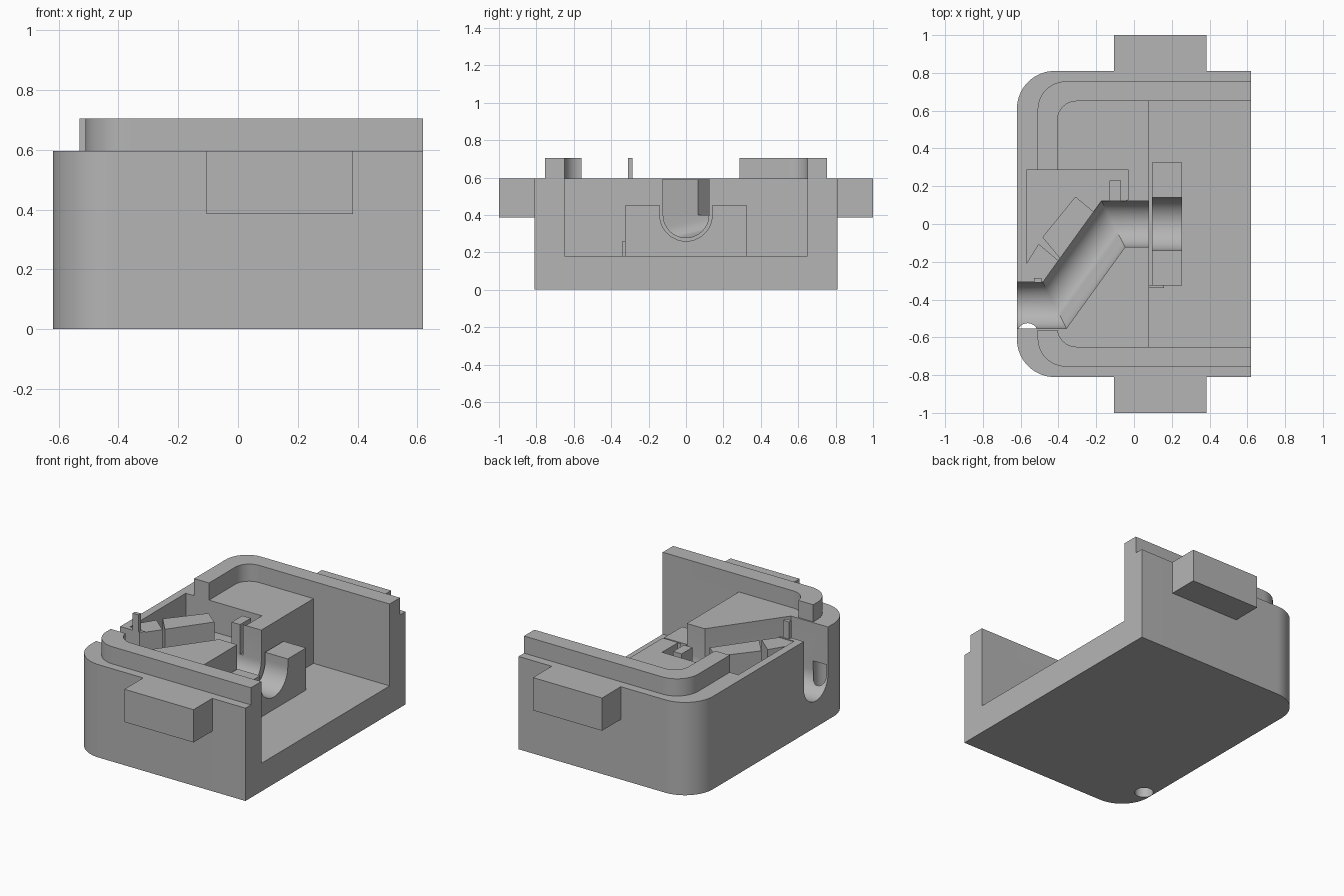
import bpy, bmesh
from math import cos, sin, pi, radians
from mathutils import Vector

if "Cube" in bpy.data.objects:
    bpy.data.objects.remove(bpy.data.objects["Cube"])

gray = bpy.data.materials.new("plain_gray")
gray.use_nodes = True
gray.diffuse_color = (0.46, 0.46, 0.46, 1)
gray.node_tree.nodes["Principled BSDF"].inputs["Base Color"].default_value = (0.46, 0.46, 0.46, 1)


def finish(name, bm):
    bmesh.ops.recalc_face_normals(bm, faces=bm.faces)
    mesh = bpy.data.meshes.new(name)
    bm.to_mesh(mesh)
    bm.free()
    ob = bpy.data.objects.new(name, mesh)
    bpy.context.collection.objects.link(ob)
    mesh.materials.append(gray)
    return ob


def loft(name, rings):
    """Solid skinned through matching closed rings."""
    bm = bmesh.new()
    loops = [[bm.verts.new(p) for p in ring] for ring in rings]
    for a, b in zip(loops, loops[1:]):
        for i in range(len(a)):
            j = (i + 1) % len(a)
            bm.faces.new((a[i], a[j], b[j], b[i]))
    bm.faces.new(loops[0])
    bm.faces.new(loops[-1])
    return finish(name, bm)


def prism(name, outline, z0, z1):
    return loft(name, [[(x, y, z) for x, y in outline] for z in (z0, z1)])


def box(name, x0, x1, y0, y1, z0, z1):
    return prism(name, [(x0, y0), (x1, y0), (x1, y1), (x0, y1)], z0, z1)


def arc(cx, cy, r, a0, a1, n=16):
    return [(cx + r * cos(radians(a0 + (a1 - a0) * i / n)),
             cy + r * sin(radians(a0 + (a1 - a0) * i / n))) for i in range(n + 1)]


def round_end(x0, x1, half, r):
    """Plan outline with both -x corners rounded."""
    return ([(x1, -half), (x1, half)] + arc(x0 + r, half - r, r, 90, 180)
            + arc(x0 + r, r - half, r, 180, 270))


def channel(name, path, r):
    """Round-bottomed, open-topped sweep along a mitred path."""
    pts = [Vector(p) for p in path]
    rings = []
    for i, p in enumerate(pts):
        dirs = []
        for a, b in ((i - 1, i), (i, i + 1)):
            if a >= 0 and b < len(pts):
                dirs.append((pts[b] - pts[a]).to_2d().normalized())
        t = (dirs[0] + dirs[-1]).normalized()
        n = Vector((-t.y, t.x)) / t.dot(dirs[0])
        section = [(r, 1 - p.z)] + arc(0, 0, r, 0, -180, 20) + [(-r, 1 - p.z)]
        rings.append([(p.x + n.x * u, p.y + n.y * u, p.z + v) for u, v in section])
    return loft(name, rings)


def cut(ob, *cutters):
    for c in cutters:
        m = ob.modifiers.new("cut", 'BOOLEAN')
        m.operation, m.solver, m.object = 'DIFFERENCE', 'EXACT', c
        bpy.context.view_layer.objects.active = ob
        bpy.ops.object.modifier_apply(modifier=m.name)


# Cutters
cable = channel("cable_cutter", [(0.09, 0, 0.4), (-0.11, 0, 0.4),
                                 (-0.42, -0.43, 0.29), (-0.75, -0.43, 0.29)], 0.122)
bay = box("bay_cutter", 0.08, 1, -0.65, 0.65, 0.18, 1)
pin_hole = prism("pin_hole_cutter", arc(-0.563, -0.58, 0.055, 0, 345, 23), -0.1, 0.35)
pocket = prism("pocket_cutter", [(-0.57, -0.28), (-0.45, -0.28), (-0.11, 0.1),
                                 (-0.03, 0.13), (-0.03, 0.285), (-0.57, 0.285)], 0.4, 1)
rim_inside = prism("rim_cutter", round_end(-0.405, 1, 0.65, 0.1), 0.4, 1)
rim_gap = box("rim_gap_cutter", -1, -0.3, -0.56, 0.285, 0.4, 1)
saddle_groove = channel("saddle_cutter", [(0, 0, 0.4), (0.4, 0, 0.4)], 0.14)

# Shell and its raised lip
shell = prism("shell", round_end(-0.62, 0.62, 0.81, 0.2), 0, 0.595)
cut(shell, bay, pocket, cable, pin_hole)
lip = prism("raised_lip", round_end(-0.51, 0.62, 0.755, 0.15), 0.595, 0.705)
cut(lip, rim_inside, rim_gap)

# Side tabs
for side, label in ((1, "back"), (-1, "front")):
    ys = sorted((0.81 * side, side))
    box(label + "_tab", -0.105, 0.385, *ys, 0.385, 0.595)

# Grooved saddle in the bay
saddle = box("saddle", 0.095, 0.255, -0.325, 0.325, 0.18, 0.45)
cut(saddle, saddle_groove)
box("saddle_stop", 0.08, 0.16, -0.34, -0.325, 0.18, 0.26)

# Clamp blocks beside the slanted channel
upper = prism("upper_clamp", [(-0.31, 0.145), (-0.16, 0.02), (-0.36, -0.22), (-0.485, -0.07)], 0.4, 0.59)
lower = prism("lower_clamp", [(-0.505, -0.105), (-0.37, -0.22), (-0.47, -0.36), (-0.57, -0.28), (-0.57, -0.21)], 0.4, 0.59)
for clamp in (upper, lower):
    cut(clamp, cable)
box("pocket_key", -0.13, -0.07, 0.122, 0.23, 0.4, 0.59)
box("locating_fin", -0.53, -0.49, -0.31, -0.285, 0.59, 0.705)

# Remove helpers and shade curved walls
for helper in (cable, bay, pin_hole, pocket, rim_inside, rim_gap, saddle_groove):
    bpy.data.objects.remove(helper)
for ob in (shell, lip, saddle, upper, lower):
    bpy.ops.object.select_all(action='DESELECT')
    ob.select_set(True)
    bpy.context.view_layer.objects.active = ob
    bpy.ops.object.shade_smooth_by_angle(angle=radians(30))
